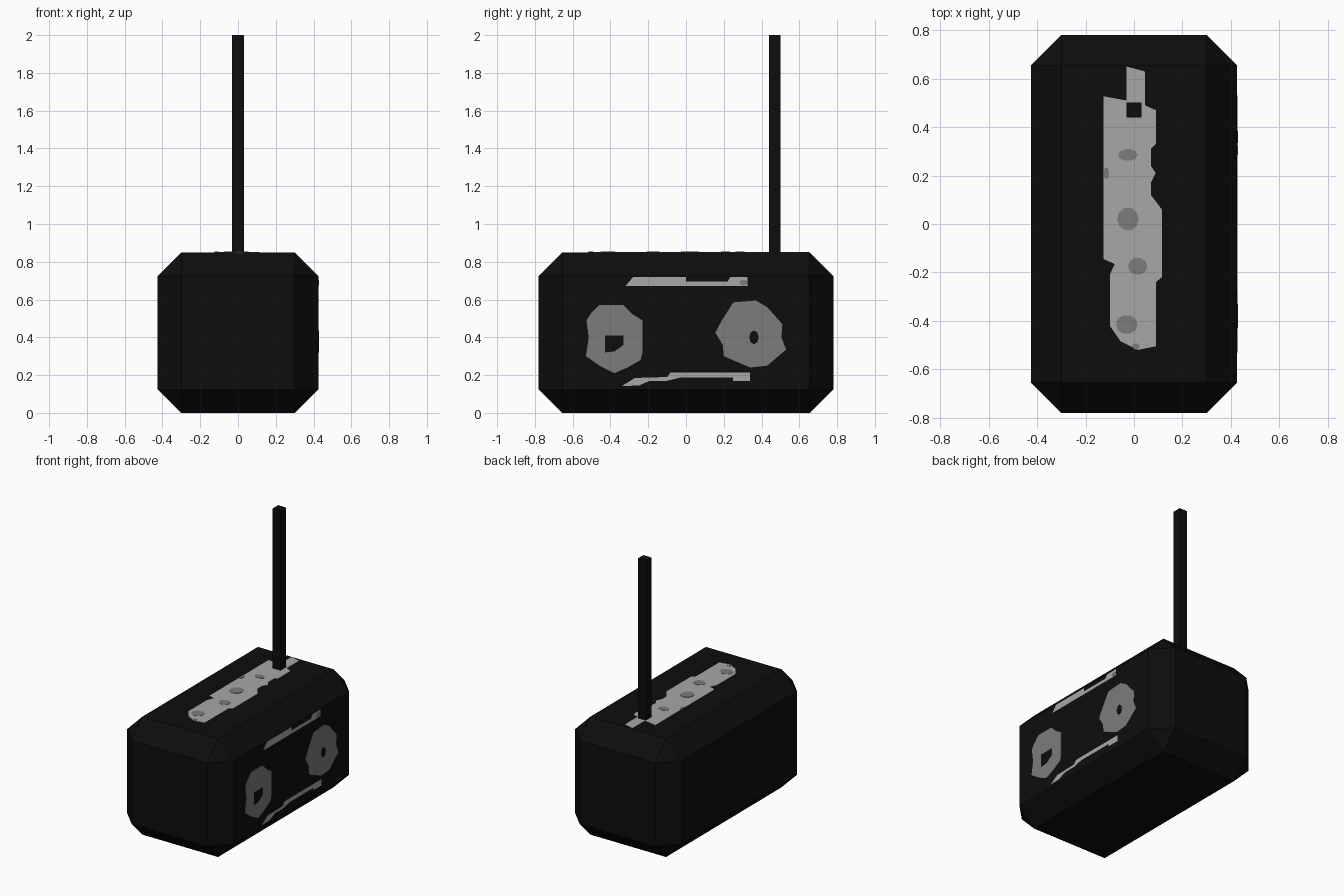
import bpy, bmesh, math
from mathutils import Vector

if "Cube" in bpy.data.objects:
    bpy.data.objects.remove(bpy.data.objects["Cube"])


def material(name, v):
    m = bpy.data.materials.new(name)
    m.diffuse_color = (v, v, v, 1)
    m.use_nodes = True
    m.node_tree.nodes["Principled BSDF"].inputs["Base Color"].default_value = m.diffuse_color
    return m


BLACK = material("black", 0.004)
LIGHT = material("light grey", 0.39)
DARK = material("dark grey", 0.2)
HX, HY, H, CH = 0.425, 0.78, 0.85, 0.125   # case half sizes, height, chamfer


def finish(name, bm, mat):
    bmesh.ops.recalc_face_normals(bm, faces=bm.faces[:])
    me = bpy.data.meshes.new(name)
    bm.to_mesh(me)
    bm.free()
    me.materials.append(mat)
    ob = bpy.data.objects.new(name, me)
    bpy.context.collection.objects.link(ob)
    return ob


def box(name, size, centre, mat, chamfer=0):
    bm = bmesh.new()
    bmesh.ops.create_cube(bm, size=1)
    for v in bm.verts:
        v.co = Vector(a * s + c for a, s, c in zip(v.co, size, centre))
    if chamfer:
        bmesh.ops.bevel(bm, geom=bm.edges[:], offset=chamfer, segments=1,
                        affect='EDGES', profile=0.5)
    return finish(name, bm, mat)


def plate(name, outline, side, mat, rise=0.002):
    """Thin painted plate on the right side (points are y, z) or top (x, y)."""
    if side == "right":
        pts, up = [(HX - 0.001, a, b) for a, b in outline], Vector((1, 0, 0))
    else:
        pts, up = [(a, b, H - 0.001) for a, b in outline], Vector((0, 0, 1))
    bm = bmesh.new()
    f = bm.faces.new([bm.verts.new(p) for p in pts])
    ext = bmesh.ops.extrude_face_region(bm, geom=[f], use_keep_orig=True)
    for g in ext["geom"]:
        if isinstance(g, bmesh.types.BMVert):
            g.co += up * (rise + 0.001)
    bmesh.ops.triangulate(bm, faces=[f for f in bm.faces if len(f.verts) > 4])
    return finish(name, bm, mat)


def oval(cx, cy, rx, ry, n=10):
    return [(cx + rx * math.cos(2 * math.pi * i / n),
             cy + ry * math.sin(2 * math.pi * i / n)) for i in range(n)]


# Case and antenna
box("case", (2 * HX, 2 * HY, H), (0, 0, H / 2), BLACK, CH)
box("antenna", (0.062, 0.062, 1.2), (0, 0.47, 1.4), BLACK)

# Speaker rings with dark centres
plate("front_speaker", [
    (-.527, .49), (-.50, .53), (-.46, .57), (-.33, .57), (-.28, .52),
    (-.23, .49), (-.23, .32), (-.24, .28), (-.31, .24), (-.38, .21),
    (-.45, .245), (-.53, .30), (-.515, .40)], "right", DARK)
plate("front_speaker_centre", [
    (-.43, .41), (-.33, .41), (-.33, .36), (-.38, .325), (-.43, .32)],
    "right", BLACK, 0.004)
plate("rear_speaker", [
    (.155, .425), (.19, .49), (.25, .585), (.37, .595), (.43, .56),
    (.51, .47), (.505, .40), (.53, .335), (.43, .25), (.34, .24),
    (.20, .30), (.195, .36)], "right", DARK)
plate("rear_speaker_centre", oval(.36, .40, .025, .037, 8), "right", BLACK, 0.004)

# Trim strips above and below the speakers
plate("upper_strip", [
    (-.32, .672), (-.28, .72), (0, .72), (0, .695), (.22, .695),
    (.235, .72), (.325, .72), (.325, .672)], "right", LIGHT)
plate("upper_strip_spot", oval(.305, .69, .02, .015), "right", DARK, 0.004)
plate("lower_strip", [
    (-.34, .142), (-.27, .185), (-.10, .19), (-.08, .215), (.34, .215),
    (.34, .17), (.25, .17), (.25, .187), (-.03, .187), (-.1, .17),
    (-.19, .17), (-.25, .145)], "right", LIGHT)

# Ragged panel on top with dark knobs
plate("top_panel", [
    (-.125, .527), (-.03, .51), (-.03, .65), (.045, .63), (.045, .49),
    (.09, .47), (.09, .33), (.07, .31), (.07, .24), (.09, .21), (.07, .17),
    (.07, .12), (.115, .06), (.115, -.22), (.09, -.24), (.09, -.505),
    (.015, -.52), (-.055, -.485), (-.10, -.42), (-.10, -.21),
    (-.08, -.165), (-.125, -.145)], "top", LIGHT)
for i, spot in enumerate([
        (-.025, .285, .04, .025), (-.025, .02, .045, .048),
        (.015, -.175, .04, .036), (-.03, -.415, .045, .04),
        (.008, -.505, .015, .013), (-.114, .21, .011, .025)]):
    plate(f"top_knob_{i + 1}", oval(*spot), "top", DARK, 0.004)
